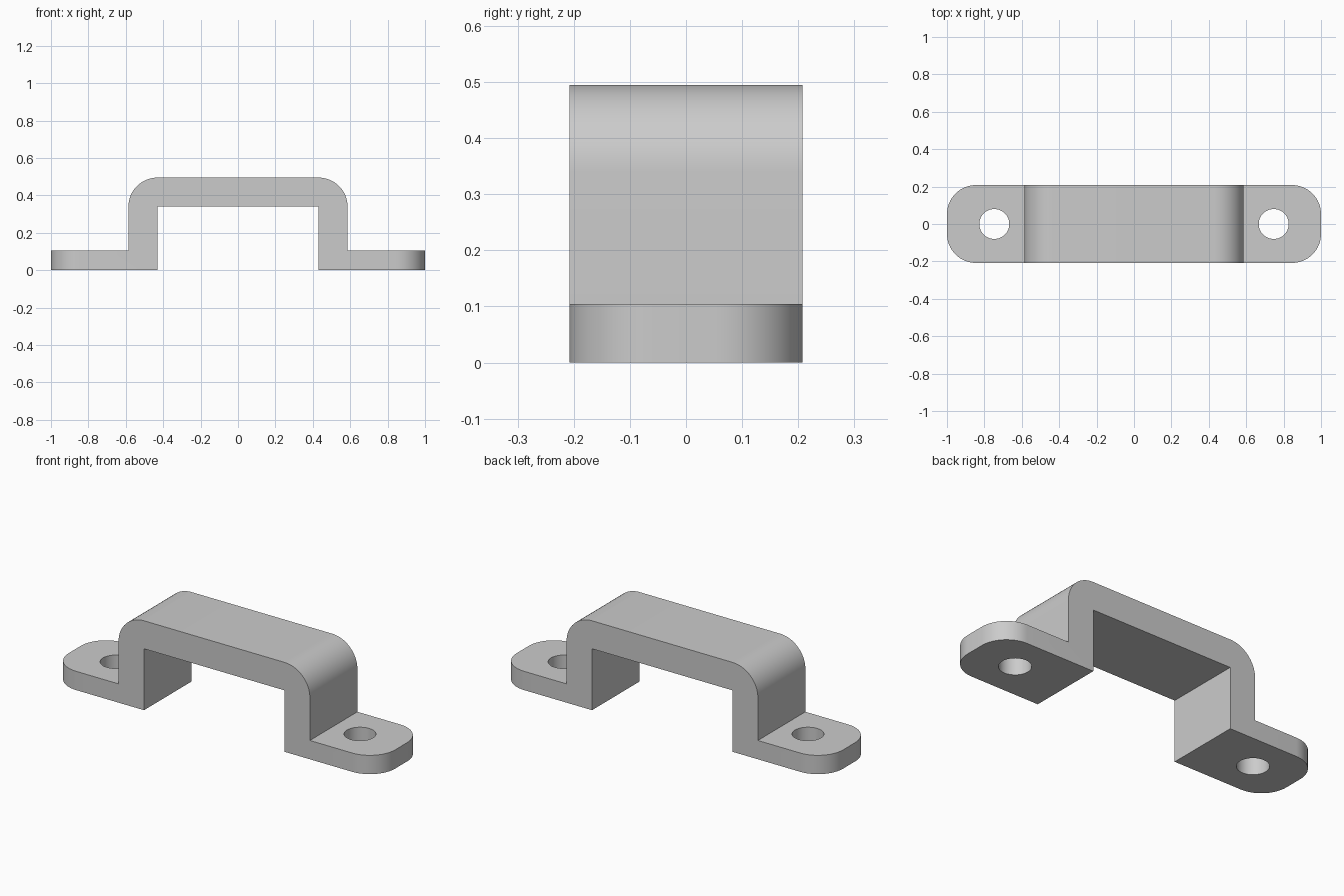
import bpy, bmesh, math

cube = bpy.data.objects.get("Cube")
if cube:
    bpy.data.objects.remove(cube, do_unlink=True)

HALF_W, FOOT_H, TOP, INNER_TOP = 0.208, 0.104, 0.495, 0.34
INNER_X, OUTER_X, RADIUS = 0.43, 0.586, 0.155
HOLE_X, HOLE_R = 0.747, 0.08

grey = bpy.data.materials.new("grey metal")
grey.use_nodes = True
colour = (0.6, 0.6, 0.6, 1)
grey.diffuse_color = colour
grey.node_tree.nodes["Principled BSDF"].inputs["Base Color"].default_value = colour

# Strap profile: half outline mirrored across x
half = [(INNER_X, INNER_TOP), (INNER_X, 0), (1, 0), (1, FOOT_H),
        (OUTER_X, FOOT_H), (OUTER_X, TOP)]
outline = half + [(-x, z) for x, z in reversed(half)]

bm = bmesh.new()
face = bm.faces.new([bm.verts.new((x, -HALF_W, z)) for x, z in outline])
new = bmesh.ops.extrude_face_region(bm, geom=[face])["geom"]
bmesh.ops.translate(bm, vec=(0, 2 * HALF_W, 0),
                    verts=[v for v in new if isinstance(v, bmesh.types.BMVert)])


# Round the foot ends and the upper shoulders
def is_rounded(edge):
    a, b = (v.co for v in edge.verts)
    foot_end = abs(a.x - b.x) < 1e-4 and abs(a.y - b.y) < 1e-4 and abs(a.x) > 0.99
    shoulder = abs(a.x - b.x) < 1e-4 and min(a.z, b.z) > TOP - 0.01
    return foot_end or shoulder


bmesh.ops.bevel(bm, geom=[e for e in bm.edges if is_rounded(e)], offset=RADIUS,
                offset_type='OFFSET', segments=16, profile=0.5, affect='EDGES')
bmesh.ops.recalc_face_normals(bm, faces=bm.faces)
mesh = bpy.data.meshes.new("strap_bracket")
bm.to_mesh(mesh)
bm.free()
bracket = bpy.data.objects.new("strap_bracket", mesh)
bpy.context.collection.objects.link(bracket)
mesh.materials.append(grey)

# Screw holes
for side, x in (("left", HOLE_X), ("right", -HOLE_X)):
    bpy.ops.mesh.primitive_cylinder_add(vertices=64, radius=HOLE_R, depth=0.4,
                                        location=(x, 0, FOOT_H / 2))
    cutter = bpy.context.object
    cutter.name = side + "_hole_cutter"
    cutter.data.materials.append(grey)
    cutter.hide_render = True
    cut = bracket.modifiers.new(side + "_hole", 'BOOLEAN')
    cut.operation, cut.solver, cut.object = 'DIFFERENCE', 'EXACT', cutter
    bpy.context.view_layer.objects.active = bracket
    bpy.ops.object.modifier_apply(modifier=cut.name)
    bpy.data.objects.remove(cutter, do_unlink=True)

bpy.ops.object.select_all(action='DESELECT')
bracket.select_set(True)
bpy.context.view_layer.objects.active = bracket
bpy.ops.object.shade_smooth_by_angle(angle=math.radians(30))
